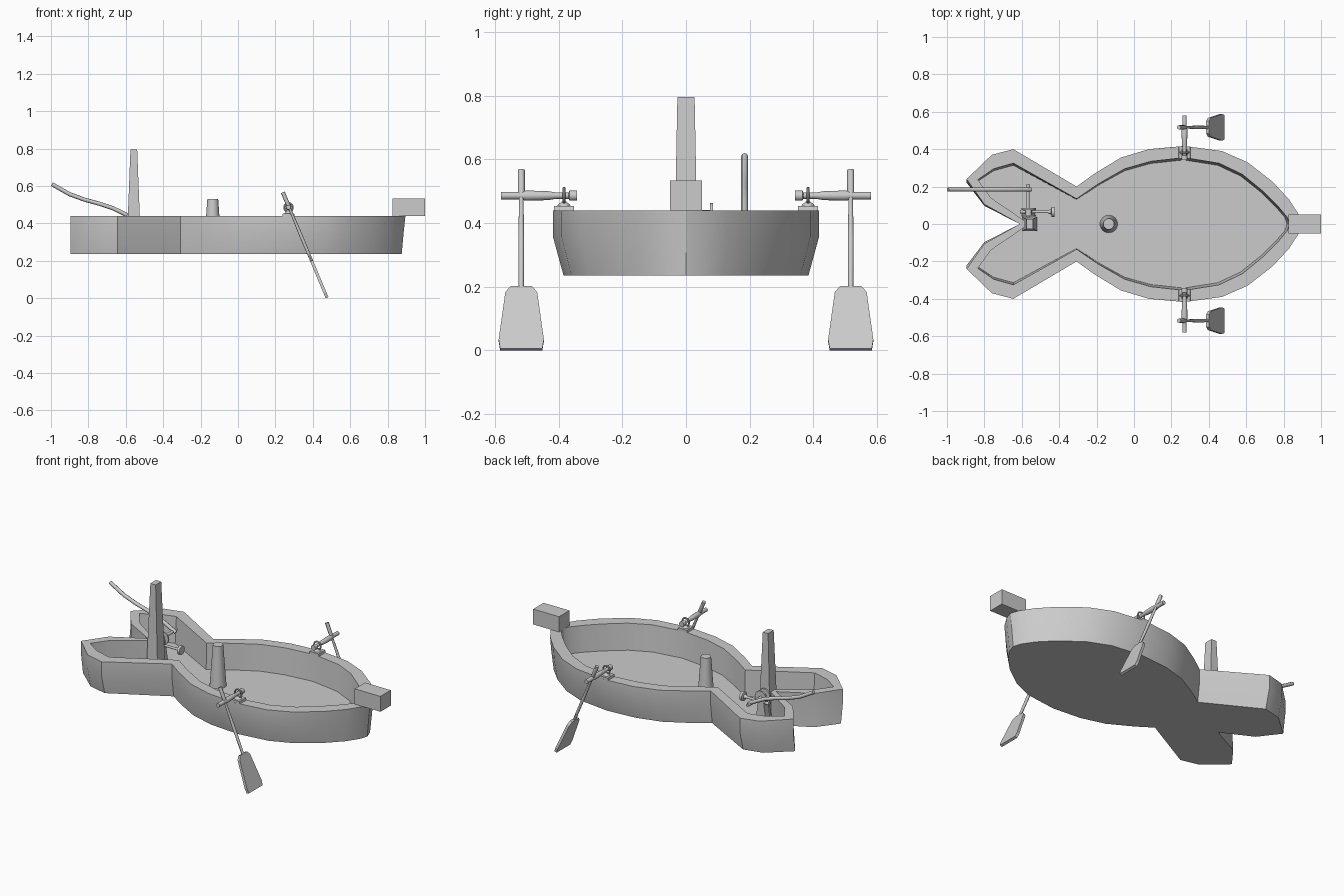
import bpy, bmesh, math
from mathutils import Vector

if "Cube" in bpy.data.objects:
    bpy.data.objects.remove(bpy.data.objects["Cube"])

GREY = (0.6, 0.6, 0.6, 1)
mat = bpy.data.materials.new("plain grey")
mat.use_nodes = True
mat.diffuse_color = GREY
mat.node_tree.nodes["Principled BSDF"].inputs["Base Color"].default_value = GREY


def finish(name, bm, smooth=True):
    bmesh.ops.recalc_face_normals(bm, faces=bm.faces)
    mesh = bpy.data.meshes.new(name)
    bm.to_mesh(mesh)
    bm.free()
    mesh.materials.append(mat)
    obj = bpy.data.objects.new(name, mesh)
    bpy.context.collection.objects.link(obj)
    if smooth:
        bpy.ops.object.select_all(action='DESELECT')
        obj.select_set(True)
        bpy.context.view_layer.objects.active = obj
        bpy.ops.object.shade_smooth_by_angle(angle=math.radians(30))
    return obj


def loft(name, rings, smooth=True):
    """Skin a list of equal-length rings and cap both ends."""
    bm = bmesh.new()
    loops = [[bm.verts.new(p) for p in ring] for ring in rings]
    n = len(loops[0])
    for a, b in zip(loops, loops[1:]):
        for i in range(n):
            j = (i + 1) % n
            bm.faces.new((a[i], a[j], b[j], b[i]))
    bm.faces.new(loops[0])
    bm.faces.new(loops[-1])
    return finish(name, bm, smooth)


def turned(name, start, end, profile, sides=16):
    """Round part along start-end; profile is (fraction, radius) pairs."""
    start, end = Vector(start), Vector(end)
    axis = end - start
    turn = axis.to_track_quat('Z', 'Y')
    angles = [math.tau * i / sides for i in range(sides)]
    return loft(name, [[start + axis * f + turn @ Vector((r * math.cos(a), r * math.sin(a), 0))
                        for a in angles] for f, r in profile])


def block(name, centre, bottom, top, z0, z1):
    """Box with separate bottom and top half sizes."""
    corners = ((-1, -1), (1, -1), (1, 1), (-1, 1))
    x, y = centre
    return loft(name, [[(x + sx * h[0], y + sy * h[1], z) for sx, sy in corners]
                       for h, z in ((bottom, z0), (top, z1))], False)


# Hull: outer and inner rim points for one side, bow to tail notch
RIM, FLOOR, KEEL, KNEE = 0.44, 0.28, 0.236, 0.355
half = [
    ((.895, 0), (.83, 0)), ((.878, .055), (.82, .035)),
    ((.83, .13), (.77, .095)), ((.74, .227), (.69, .175)),
    ((.607, .33), (.58, .265)), ((.47, .39), (.455, .325)),
    ((.27, .417), (.27, .355)), ((.08, .4), (.09, .335)),
    ((-.07, .355), (-.05, .295)), ((-.21, .27), (-.19, .215)),
    ((-.307, .2), (-.307, .135)), ((-.645, .4), (-.645, .325)),
    ((-.76, .37), (-.75, .295)), ((-.895, .24), (-.835, .237)),
    ((-.8, .105), (-.765, .14)), ((-.61, 0), (-.56, 0)),
]
both = half + [tuple((x, -y) for x, y in pair) for pair in half[-2:0:-1]]


def ring(side, z, sx=1.0, sy=1.0):
    return [(p[side][0] * (sx if p[side][0] > 0 else 1), p[side][1] * sy, z) for p in both]


loft("hull", [ring(0, KEEL, .978, .922), ring(0, KNEE, .99), ring(0, RIM),
              ring(1, RIM), ring(1, FLOOR, .985, .965)])

# Fittings along the centre line
block("bow_block", (.9125, 0), (.0875, .05), (.0875, .05), RIM, .534)
block("mast", (-.557, 0), (.038, .037), (.018, .027), FLOOR, .796)
turned("seat_post", (-.135, 0, FLOOR), (-.135, 0, .53), [(0, .047), (1, .029)], 24)

# Winch beside the mast, with its crank handle
turned("winch_axle", (-.567, .02, .425), (-.567, .215, .425), [(0, .009), (1, .009)])
turned("winch_spool", (-.563, .04, .425), (-.563, .085, .425),
       [(0, .038), (.2, .038), (.21, .016), (.79, .016), (.8, .038), (1, .038)], 20)
turned("winch_rod", (-.61, .065, .39), (-.425, .065, .39),
       [(0, .01), (.25, .007), (.8, .007), (.9, .014), (.92, .027), (1, .027)])
block("winch_bracket", (-.563, .06), (.035, .02), (.015, .02), FLOOR, .42)

# Bent tail arm
curve = bpy.data.curves.new("tail_arm", 'CURVE')
curve.dimensions = '3D'
curve.bevel_depth = .011
curve.bevel_resolution = 2
curve.use_fill_caps = True
path = [(-.995, .61), (-.9, .556), (-.82, .527), (-.74, .505),
        (-.67, .482), (-.62, .458), (-.55, .422)]
spline = curve.splines.new('POLY')
spline.points.add(len(path) - 1)
for point, (x, z) in zip(spline.points, path):
    point.co = (x, .184, z, 1)
curve.materials.append(mat)
arm = bpy.data.objects.new("tail_arm", curve)
bpy.context.collection.objects.link(arm)

# Oars and their locks, one set per side
for side, s in (("left", 1), ("right", -1)):
    x, z = .27, .486
    block(side + "_lock_base", (x, s * .383), (.033, .032), (.03, .032), RIM, .454)
    turned(side + "_lock_stem", (x, s * .383, .452), (x, s * .383, .468),
           [(0, .022), (.4, .018), (1, .006)])
    bpy.ops.mesh.primitive_torus_add(location=(x, s * .383, z), rotation=(math.pi / 2, 0, 0),
                                     major_radius=.023, minor_radius=.005,
                                     major_segments=20, minor_segments=8)
    lock = bpy.context.object
    lock.name = side + "_lock_ring"
    lock.data.materials.append(mat)
    bpy.ops.object.shade_smooth_by_angle(angle=math.radians(30))
    turned(side + "_cross_shaft", (x, s * .342, z), (x, s * .58, z),
           [(0, .016), (.1, .016), (.11, .01), (.28, .01), (.38, .014),
            (.66, .016), (.76, .012), (1, .012)])

    # Slanted oar shaft with a thicker grip
    top, foot = Vector((.24, s * .517, .566)), Vector((.476, s * .517, .003))
    slope = foot - top
    turned(side + "_oar_shaft", top, top + slope * .655,
           [(0, .011), (.2, .011), (.23, .007), (.6, .009), (1, .008)], 12)

    # Flat blade lying in the plane of the oar
    normal = slope.cross(Vector((0, 1, 0))).normalized() * .008
    outline = [(.65, .033), (.685, .05), (.95, .071), (1, .066)]
    outline += [(f, -w) for f, w in reversed(outline)]
    flat = [top + slope * f + Vector((0, w, 0)) for f, w in outline]
    loft(side + "_oar_blade", [[p + normal for p in flat], [p - normal for p in flat]], False)
